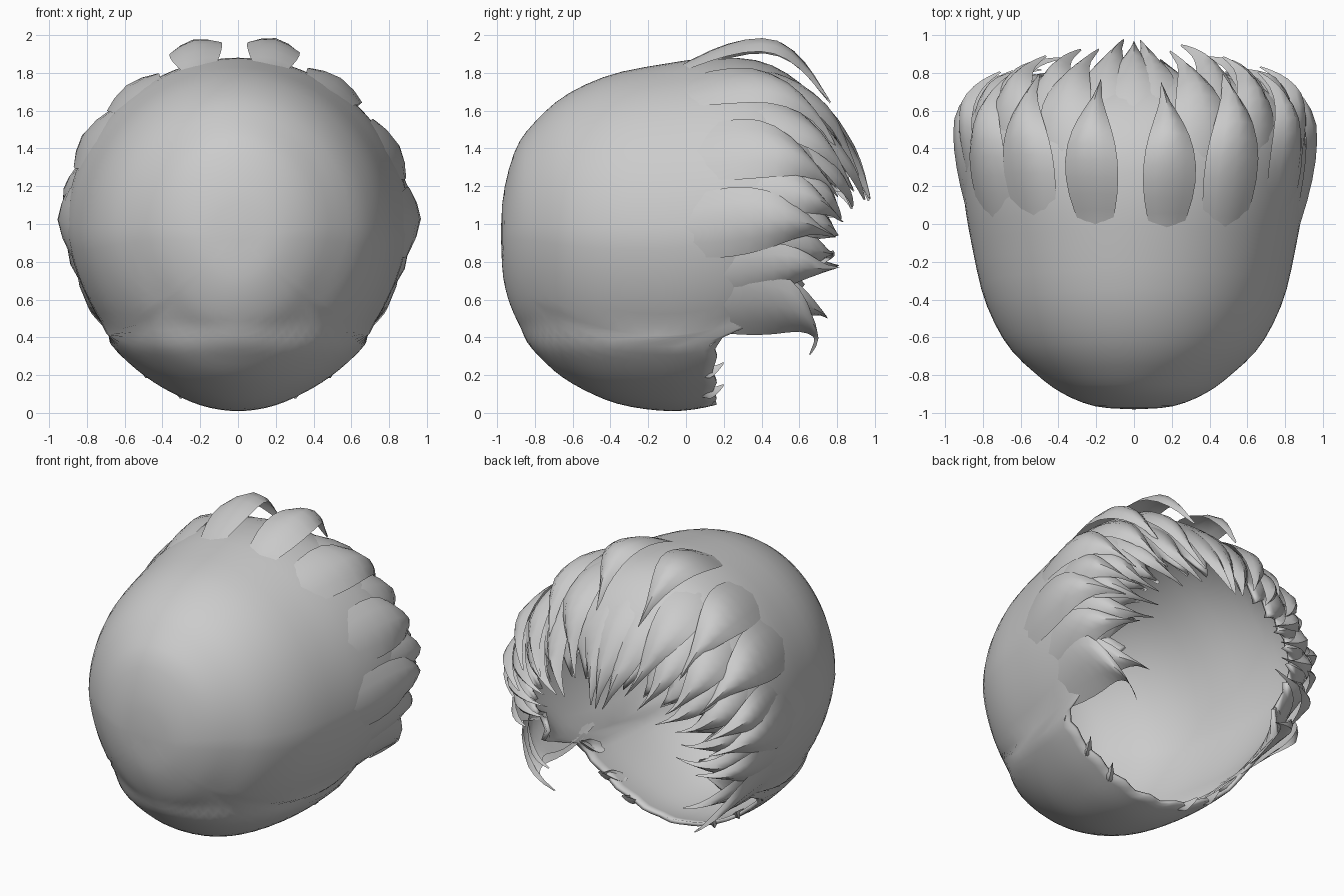
import bpy, random
from math import sin, cos, pi, radians
from mathutils import Vector

if "Cube" in bpy.data.objects:
    bpy.data.objects.remove(bpy.data.objects["Cube"])

random.seed(4)

# Stations along y: (y, half width, top z, bottom z)
ST = [(-.98, 0, .95, .95), (-.965, .2, 1.17, .7), (-.9, .37, 1.4, .5),
      (-.8, .51, 1.54, .36), (-.64, .67, 1.68, .19), (-.4, .79, 1.79, .06),
      (-.1, .86, 1.85, .01), (.15, .9, 1.88, .04), (.4, .91, 1.86, .13),
      (.6, .88, 1.75, .25), (.75, .8, 1.58, .35), (.85, .68, 1.38, .5),
      (.93, .5, 1.22, .7), (.98, .35, 1.12, .8)]


def station(s):
    s = max(0, min(s, len(ST) - 1.001))
    i = int(s)
    f = s - i
    p = [ST[max(0, min(len(ST) - 1, i + k))] for k in (-1, 0, 1, 2)]
    return [.5 * (2 * b + (c - a) * f + (2 * a - 5 * b + 4 * c - d) * f * f
                  + (3 * b - a - 3 * c + d) * f ** 3) for a, b, c, d in zip(*p)]


def surf(s, deg, off=0):
    """Point on the head surface; deg runs round the y axis from the top."""
    y, w, top, bot = station(s)
    a = radians(deg)
    zc, h = (top + bot) / 2, (top - bot) / 2
    # slightly narrower towards the bottom
    x = w * sin(a) * (1 - .11 * max(0, -cos(a)))
    p = Vector((x, y, zc + h * cos(a)))
    out = Vector((p.x, p.y * .6, p.z - .95)).normalized()
    return p + out * off


def grid_object(name, rows, closed=False, thick=0):
    n = len(rows[0])
    verts = [p for r in rows for p in r]
    faces = []
    for i in range(len(rows) - 1):
        for j in range(n if closed else n - 1):
            k = (j + 1) % n
            faces.append((i * n + j, i * n + k, (i + 1) * n + k, (i + 1) * n + j))
    me = bpy.data.meshes.new(name)
    me.from_pydata(verts, [], faces)
    ob = bpy.data.objects.new(name, me)
    bpy.context.collection.objects.link(ob)
    bpy.ops.object.select_all(action='DESELECT')
    bpy.context.view_layer.objects.active = ob
    ob.select_set(True)
    if closed:
        bpy.ops.object.mode_set(mode='EDIT')
        bpy.ops.mesh.select_all(action='SELECT')
        bpy.ops.mesh.remove_doubles(threshold=.0005)
        bpy.ops.object.mode_set(mode='OBJECT')
    bpy.ops.object.shade_smooth_by_angle(angle=radians(45))
    if thick:
        m = ob.modifiers.new("thickness", 'SOLIDIFY')
        m.thickness, m.offset = thick, -1


# Hair cap: hollow bowl with a jagged face opening and a raised nape band
EDGE = [(0, 11.2), (60, 10.8), (90, 10.4), (110, 9.8), (124, 8.7), (128, 7), (180, 7)]


def edge_at(d):
    d = abs(d)
    for (a, u), (b, v) in zip(EDGE, EDGE[1:]):
        if d <= b:
            return u + (v - u) * (d - a) / (b - a)
    return EDGE[-1][1]


COLS, ROWS = 96, 30
rows = []
for i in range(ROWS + 1):
    t = i / ROWS
    row = []
    for j in range(COLS):
        d = -180 + 360 * j / COLS
        side = abs(d) < 122
        tooth = (abs(j % 4 - 2) - 1) * (.5 if side else .05)
        s = edge_at(d) * t + tooth * t ** 8
        p = surf(s, d)
        k = max(0, min(1, (.46 - p.z) / .09))
        fade = max(0, min(1, (p.z - .1) / .3))
        off = .03 * k * fade * (s < 7.3)
        # side edges of the opening curl inwards
        if side:
            off -= .13 * max(0, (t - .78) / .22) ** 2 * abs(sin(radians(d)))
        row.append(surf(s, d, off))
    rows.append(row)
grid_object("hair_cap", rows, closed=True, thick=.025)


# Locks: arched, pointed leaves rising out of the cap without a visible root
def lock(name, a0, s0, s1, half, lift, bend, tip=0.0, drop=0.0, back=0.0):
    n = 12
    rows = []
    for i in range(n + 1):
        t = i / n
        s = s0 + (s1 - s0) * t
        mid = a0 + bend * t * t
        w = half * (.55 + .6 * sin(pi * min(1, t * 1.2))) * (1 - t ** 2.4) ** .9
        rise = min(1, t / .6) ** 2
        off = -.015 + lift * sin(pi * t) ** 1.6 + tip * t * t
        row = []
        for u in (-1, -.55, 0, .55, 1):
            p = surf(s, mid + w * u, off + .05 * rise * (1 - u * u) * (1 - t ** 3)
                     - .01 * abs(u))
            p.z -= drop * t ** 2.2
            p.y -= back * t ** 4
            row.append(p)
        rows.append(row)
    grid_object(name, rows)


# (angle, start, end, half width, lift, bend, tip lift), mirrored left and right
LOCKS = [(13, 6.3, 9.8, 8, .12, -2, .08), (36, 5.8, 10.4, 10, .05, 4, .02),
         (60, 6.2, 10.6, 11, .05, 5, .0), (89, 6, 10.6, 11, .04, 5, .0),
         (75, 7, 10.8, 8, .04, 4, .0), (106, 6.4, 10.6, 9, .03, 6, .0),
         (22, 7.4, 11.6, 9, .03, -5, .03), (46, 7.4, 11.4, 9, .03, 4, .02),
         (67, 8, 11.5, 9, .02, 5, -.09), (83, 8, 11.4, 8, .02, 6, -.12),
         (98, 7.6, 11.2, 9, .01, 7, -.12), (10, 8.8, 12.6, 8, .02, -3, .02),
         (54, 9, 12.2, 8, .01, 3, -.05), (33, 9, 12.2, 7, .02, 3, .01)]
for side, word in ((1, "right"), (-1, "left")):
    for k, (a, s0, s1, h, lift, bend, tip) in enumerate(LOCKS):
        lock(f"lock_{word}_{k}", side * a + random.uniform(-3, 3),
             s0 + random.uniform(-.4, .4), s1 + random.uniform(-.2, .2),
             h, lift * random.uniform(.8, 1.2), side * bend, tip)
    # Hooked sideburn locks that hang over the lower gap
    lock(f"sideburn_{word}", side * 115, 6.4, 11.1, 13, .02, side * 6, .0, .42, .19)
    lock(f"sideburn_inner_{word}", side * 116, 6.6, 10.8, 11, .01, side * 8, -.05, .2, .04)
    # Small spikes on the nape rim
    for k, a in enumerate((131, 146, 160)):
        lock(f"nape_spike_{word}_{k}", side * a, 6.5, 7.2, 3, .0, side * -5, .01)

# Centre fringe lock
lock("fringe_centre", 0, 8.4, 12.9, 8, .03, 0, .01)
